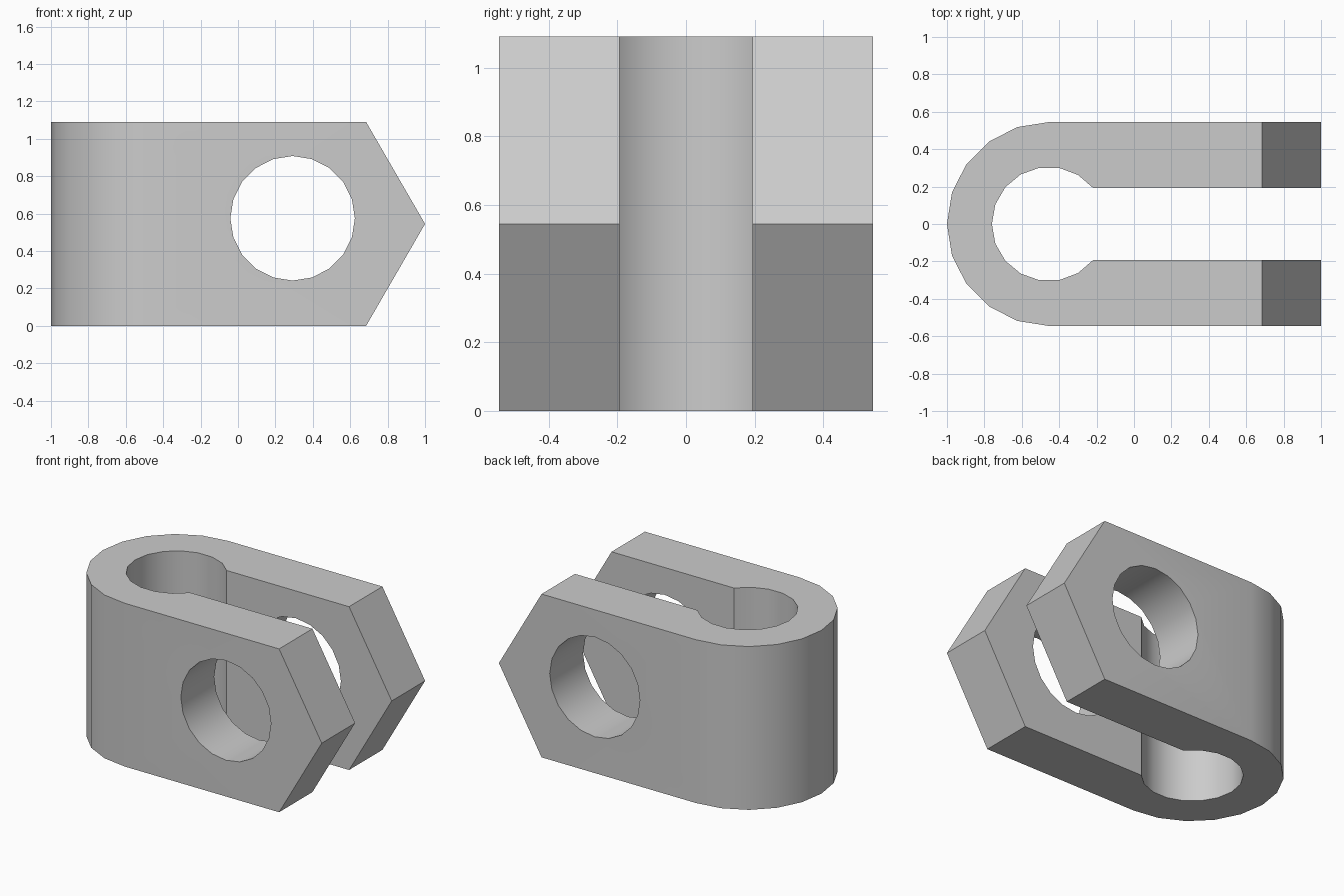
import bpy
import bmesh
from math import sin, cos, asin, pi, radians
from mathutils import Vector

if "Cube" in bpy.data.objects:
    bpy.data.objects.remove(bpy.data.objects["Cube"])

HEIGHT, OUTER, INNER, SLOT = 1.09, 0.545, 0.305, 0.193
BEND_X = OUTER - 1

grey = bpy.data.materials.new("plain grey")
grey.use_nodes = True
grey.diffuse_color = (0.6, 0.6, 0.6, 1)
grey.node_tree.nodes["Principled BSDF"].inputs["Base Color"].default_value = (0.6, 0.6, 0.6, 1)


def prism(name, points, sweep):
    """Extrude a closed 3D outline along a vector."""
    bm = bmesh.new()
    face = bm.faces.new([bm.verts.new(p) for p in points])
    top = bmesh.ops.extrude_face_region(bm, geom=[face])["geom"]
    verts = [g for g in top if isinstance(g, bmesh.types.BMVert)]
    bmesh.ops.translate(bm, verts=verts, vec=Vector(sweep))
    bmesh.ops.recalc_face_normals(bm, faces=bm.faces)
    mesh = bpy.data.meshes.new(name)
    bm.to_mesh(mesh)
    bm.free()
    mesh.materials.append(grey)
    obj = bpy.data.objects.new(name, mesh)
    bpy.context.collection.objects.link(obj)
    return obj


def arc(x, y, r, start, end, steps):
    angles = [start + (end - start) * i / steps for i in range(steps + 1)]
    return [(x + r * cos(a), y + r * sin(a)) for a in angles]


def cut(target, tool, operation):
    mod = target.modifiers.new("cut", 'BOOLEAN')
    mod.operation, mod.solver, mod.object = operation, 'EXACT', tool
    bpy.ops.object.modifier_apply(modifier=mod.name)
    bpy.data.objects.remove(tool)


# U-shaped plan with a keyhole bend, over-long so the side outline trims it
mouth = asin(SLOT / INNER)
plan = [(1.2, OUTER)] + arc(BEND_X, 0, OUTER, pi / 2, 3 * pi / 2, 10)
plan += [(1.2, -OUTER), (1.2, -SLOT)]
plan += arc(BEND_X, 0, INNER, 2 * pi - mouth, mouth, 14) + [(1.2, SLOT)]
clevis = prism("clevis_body", [(x, y, -0.2) for x, y in plan], (0, 0, 1.5))
bpy.ops.object.select_all(action='DESELECT')
bpy.context.view_layer.objects.active = clevis
clevis.select_set(True)

# Side outline with the pointed ends
side = [(-2, 0), (0.685, 0), (1, HEIGHT / 2), (0.685, HEIGHT), (-2, HEIGHT)]
cut(clevis, prism("side_outline", [(x, -1, z) for x, z in side], (0, 2, 0)), 'INTERSECT')

# Pin hole through both arms
ring = arc(0.292, 0.575, 0.333, 0, 2 * pi, 20)[:-1]
cut(clevis, prism("pin_hole", [(x, -1, z) for x, z in ring], (0, 2, 0)), 'DIFFERENCE')

bpy.ops.object.shade_smooth_by_angle(angle=radians(30))
